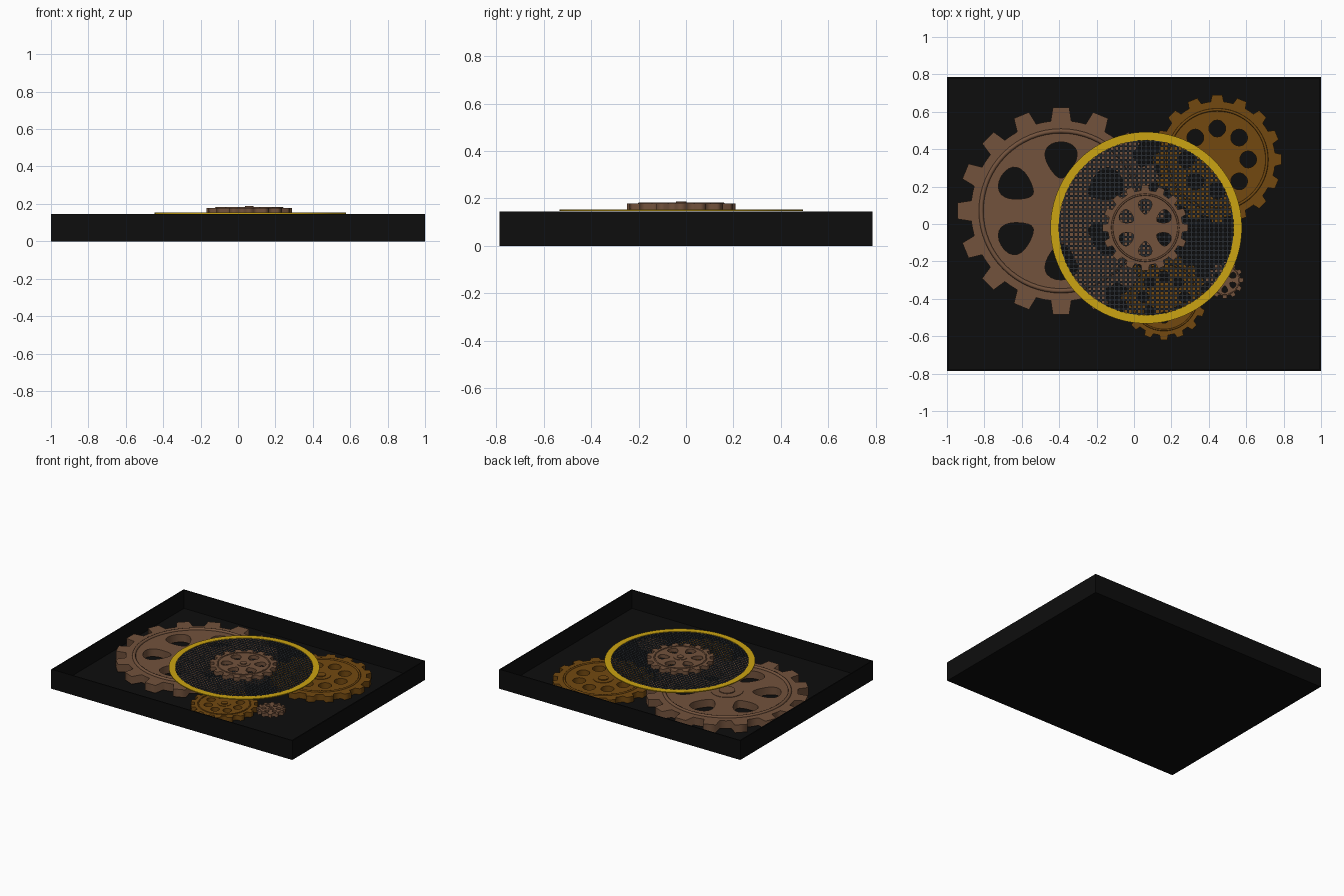
import bpy, bmesh
from math import sin, cos, pi, sqrt, tau

cube = bpy.data.objects.get("Cube")
if cube:
    bpy.data.objects.remove(cube, do_unlink=True)


def material(name, r, g, b):
    m = bpy.data.materials.new(name)
    m.use_nodes = True
    m.diffuse_color = (r, g, b, 1)
    bsdf = m.node_tree.nodes["Principled BSDF"]
    bsdf.inputs["Base Color"].default_value = (r, g, b, 1)
    bsdf.inputs["Roughness"].default_value = 0.7
    return m


BLACK = material("tray black", 0.004, 0.004, 0.004)
COPPER = material("copper brown", 0.17, 0.085, 0.046)
BRONZE = material("dark bronze", 0.17, 0.066, 0.005)
YELLOW = material("ring yellow", 0.6, 0.37, 0.006)
WIRE = material("wire grey", 0.02, 0.024, 0.029)


def boxes_object(name, boxes, mat):
    """One mesh made of boxes given as (centre, size)."""
    bm = bmesh.new()
    for centre, size in boxes:
        made = bmesh.ops.create_cube(bm, size=1)["verts"]
        bmesh.ops.scale(bm, vec=size, verts=made)
        bmesh.ops.translate(bm, vec=centre, verts=made)
    mesh = bpy.data.meshes.new(name)
    bm.to_mesh(mesh)
    bm.free()
    mesh.materials.append(mat)
    ob = bpy.data.objects.new(name, mesh)
    bpy.context.collection.objects.link(ob)
    return ob


def plate(name, outlines, centre, z0, z1, mat):
    """Flat plate cut from an outer outline and any number of holes."""
    curve = bpy.data.curves.new(name, "CURVE")
    curve.dimensions = "2D"
    curve.fill_mode = "BOTH"
    curve.extrude = (z1 - z0) / 2
    for pts in outlines:
        spline = curve.splines.new("POLY")
        spline.points.add(len(pts) - 1)
        for p, (x, y) in zip(spline.points, pts):
            p.co = (x, y, 0, 1)
        spline.use_cyclic_u = True
    curve.materials.append(mat)
    ob = bpy.data.objects.new(name, curve)
    ob.location = (centre[0], centre[1], (z0 + z1) / 2)
    bpy.context.collection.objects.link(ob)
    bpy.ops.object.select_all(action="DESELECT")
    ob.select_set(True)
    bpy.context.view_layer.objects.active = ob
    bpy.ops.object.convert(target="MESH")
    return bpy.context.object


def circle(radius, n, x=0, y=0):
    return [(x + radius * cos(tau * i / n), y + radius * sin(tau * i / n)) for i in range(n)]


def toothed(radius, teeth, root):
    """Outline with tapered teeth, one of them pointing to +y."""
    pts = []
    step = tau / teeth
    for i in range(teeth):
        for part, r in ((-0.5, root), (-0.29, root), (-0.2, 1), (0.2, 1), (0.29, root)):
            a = pi / 2 + (i + part) * step
            pts.append((radius * r * cos(a), radius * r * sin(a)))
    return pts


def window(radius, angle):
    """Egg-shaped opening between two spokes, wide end outward."""
    pts = []
    for i in range(24):
        t = tau * i / 24
        along = radius * (0.49 + 0.175 * cos(t))
        across = radius * 0.145 * (1 + 0.4 * cos(t)) * sin(t)
        pts.append((along * cos(angle) - across * sin(angle),
                    along * sin(angle) + across * cos(angle)))
    return pts


def gear(name, centre, radius, z0, z1, teeth, root, mat, round_holes=False):
    outlines = [toothed(radius, teeth, root)]
    if round_holes:
        for i in range(8):
            a = tau * i / 8
            outlines.append(circle(radius * 0.13, 20, radius * 0.48 * cos(a), radius * 0.48 * sin(a)))
    else:
        outlines += [window(radius, pi / 2 + i * tau / 6) for i in range(6)]
    plate(name, outlines, centre, z0, z1, mat)
    # rounded bead around the rim
    bpy.ops.mesh.primitive_torus_add(location=(*centre, z1), major_radius=radius * 0.77,
                                     minor_radius=radius * 0.022, major_segments=64, minor_segments=8)
    bead = bpy.context.object
    bead.name = name + "_rim_bead"
    bead.data.materials.append(mat)
    bpy.ops.object.shade_smooth()
    # stepped hub
    plate(name + "_hub", [circle(radius * 0.2, 32)], centre, z1, z1 + 0.003, mat)
    plate(name + "_hub_pin", [circle(radius * 0.1, 24)], centre, z1, z1 + 0.009, mat)


# Open tray
W, D, H, T = 2.0, 1.57, 0.145, 0.008
boxes_object("tray_floor", [((0, 0, T / 2), (W, D, T))], BLACK)
walls = []
for s in (-1, 1):
    walls.append(((s * (W - T) / 2, 0, H / 2), (T, D, H)))
    walls.append(((0, s * (D - T) / 2, H / 2), (W, T, H)))
boxes_object("tray_walls", walls, BLACK)

# Gears lying in the tray
gear("large_gear", (-0.39, 0.07), 0.555, 0.025, 0.083, 16, 0.87, COPPER)
gear("upper_gear", (0.445, 0.345), 0.345, 0.012, 0.055, 16, 0.9, BRONZE, True)
gear("lower_gear", (0.16, -0.39), 0.23, 0.012, 0.048, 16, 0.89, BRONZE, True)
gear("small_gear", (0.485, -0.3), 0.1, 0.04, 0.065, 12, 0.84, COPPER)

# Wire screen in its ring
MID = (0.065, -0.02)
plate("screen_ring", [circle(0.512, 96), circle(0.468, 96)], MID, 0.147, 0.154, YELLOW)
pitch, thick = 0.0242, 0.0105
wires = []
for i in range(-19, 20):
    off = i * pitch
    length = 2 * sqrt(0.475 ** 2 - off ** 2)
    wires.append(((MID[0] + off, MID[1], 0.149), (thick, length, 0.003)))
    wires.append(((MID[0], MID[1] + off, 0.150), (length, thick, 0.003)))
boxes_object("wire_screen", wires, WIRE)

# Gear on top of the screen
gear("centre_gear", (0.06, -0.02), 0.23, 0.152, 0.179, 16, 0.87, COPPER)
